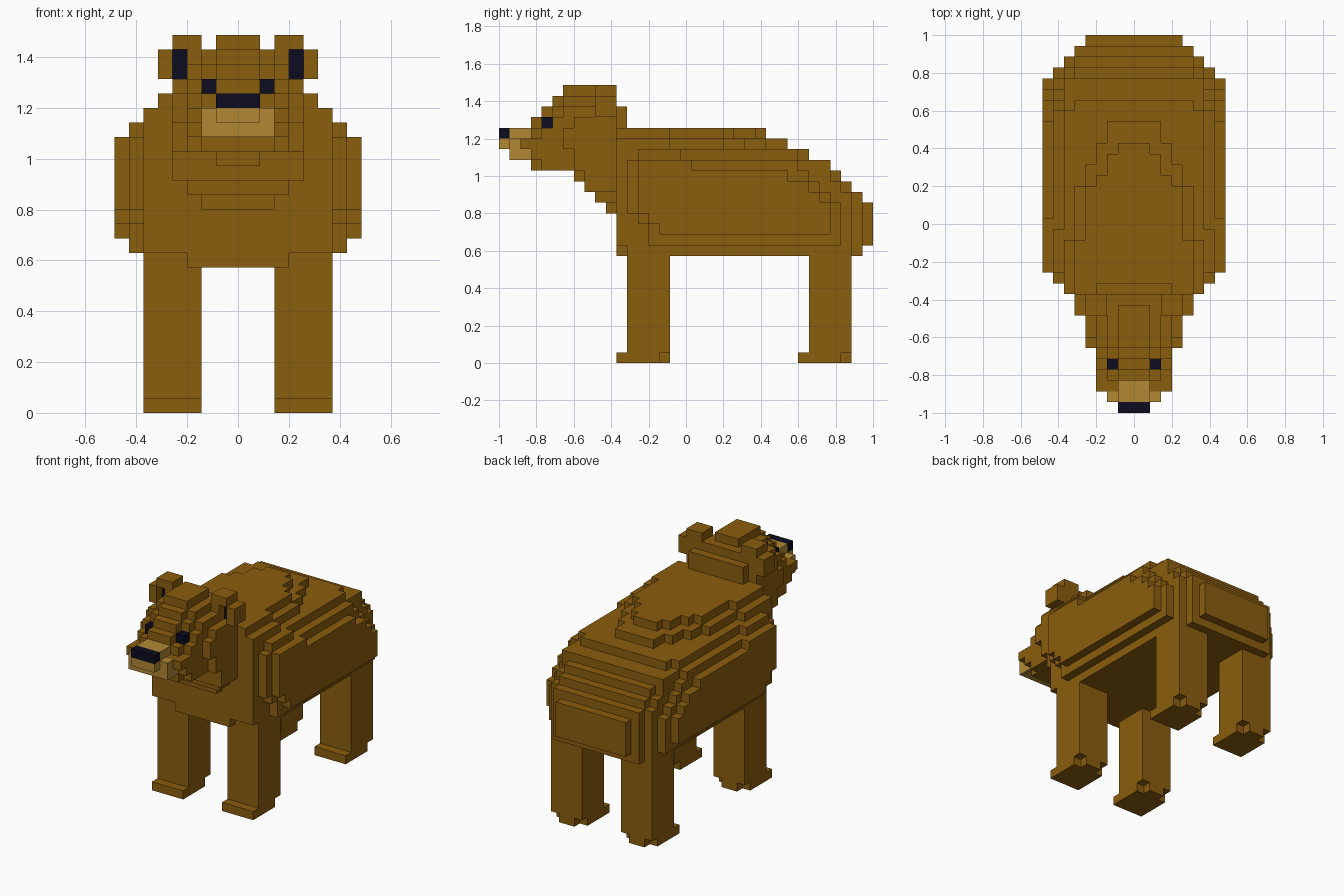
import bpy, bmesh, math
from mathutils import Vector

old = bpy.data.objects.get("Cube")
if old:
    bpy.data.objects.remove(old, do_unlink=True)

U = 2 / 35  # size of one block


def material(name, rgb):
    m = bpy.data.materials.new(name)
    m.use_nodes = True
    m.diffuse_color = (*rgb, 1)
    bsdf = m.node_tree.nodes["Principled BSDF"]
    bsdf.inputs["Base Color"].default_value = (*rgb, 1)
    return m


BROWN = material("brown fur", (0.258, 0.112, 0.0044))
TAN = material("tan muzzle", (0.445, 0.246, 0.034))
DARK = material("dark navy", (0.0037, 0.0037, 0.0144))

filled = {}  # block (x, y, z) -> part name; the first part to claim a block keeps it


def box(part, x0, x1, y0, y1, z0, z1):
    """Fill an inclusive range of blocks; y counts from the nose backwards."""
    for x in range(x0, x1 + 1):
        for y in range(y0, y1 + 1):
            for z in range(z0, z1 + 1):
                filled.setdefault((x, y, z), part)


def slab(part, width, y0, y1, z0, z1):
    """A box centred on x = 0, an odd number of blocks wide."""
    box(part, -(width // 2), width // 2, y0, y1, z0, z1)


def pair(name, x0, x1, *rest):
    """Matching boxes on the left (+x) and right (-x)."""
    box("left_" + name, x0, x1, *rest)
    box("right_" + name, -x1, -x0, *rest)


# Eyes, nose and muzzle
pair("eye", 2, 2, 4, 4, 22, 22)
slab("nose", 3, 0, 0, 21, 21)
slab("muzzle", 3, 0, 2, 20, 20)
slab("muzzle", 3, 1, 2, 21, 21)
slab("muzzle", 5, 1, 1, 20, 20)
slab("muzzle", 5, 1, 2, 19, 19)

# Ears, with a hollow on the front
pair("ear", 3, 4, 9, 10, 25, 25)
pair("ear", 3, 3, 9, 10, 23, 24)
pair("ear", 4, 4, 10, 10, 23, 24)
pair("ear", 5, 5, 9, 10, 23, 24)

# Head: face core, stepped forehead and stepped cheeks
slab("head", 7, 2, 11, 20, 20)
slab("head", 7, 3, 11, 19, 19)
slab("head", 5, 3, 11, 18, 21)
slab("head", 7, 4, 11, 18, 21)
for z in range(22, 26):
    for k in range(min(3, 26 - z)):
        slab("head", 3 + 2 * k, z - 19 + k, min(11, 34 - z), z, z)
for k in range(3):
    slab("head", 9, 6 + k, 10, 20 - 2 * k, min(21 + k, 22))

# Throat
slab("head", 3, 7, 7, 17, 17)
slab("head", 7, 9, 10, 15, 15)
slab("head", 5, 10, 10, 14, 14)

# Body layers from z = 11 up: full width between y0 and y1, tapering to the rump
layers = [
    # width, y0, y1, rump width, rump y
    (15, 14, 31, 9, 34),
    (17, 15, 30, 9, 34),
    (17, 14, 30, 9, 34),
    (17, 13, 30, 9, 34),
    (17, 13, 29, 11, 33),
    (17, 13, 28, 11, 32),
    (17, 13, 26, 11, 31),
    (15, 12, 26, 13, 30),
    (13, 11, 27, 11, 28),
    (11, 11, 20, 5, 26),
    (9, 11, 20, 3, 24),
]
for z, (width, y0, y1, rump, y_end) in enumerate(layers, 11):
    for y in range(11, y_end + 1):
        w = width
        if y < y0:
            w = max(13, width - 2 * (y0 - y))
        elif y > y1:
            w -= 2 * int((width - rump) / 2 * (y - y1) / (y_end - y1) + 0.5)
        slab("body", w, y, y, z, z)

# Shoulder hump, one step wider than the back behind it
for z in range(18, 22):
    slab("body", 17 - 2 * (z - 18), 31 - z if z == 18 else 11 + (z == 19) * 2,
         17 if z == 18 else 16 - (z > 19), z, z)

# Belly
slab("body", 7, 11, 11, 10, 10)
slab("body", 13, 12, 32, 10, 10)
slab("body", 11, 33, 33, 10, 10)

# Legs with a toe step in front and a narrow heel
for name, y in (("front_leg", 11), ("back_leg", 28)):
    pair(name, 3, 6, y + 1, y + 4, 1, 9)
    pair(name, 3, 6, y, y + 3, 0, 0)
    pair(name, 4, 5, y + 4, y + 4, 0, 0)

DIRS = [Vector([s if i == axis else 0 for i in range(3)])
        for axis in range(3) for s in (1, -1)]


def build(part):
    """Skin the outer faces of one part and merge the flat areas."""
    is_ear = part.endswith("_ear")
    bm = bmesh.new()
    for cell in [c for c, p in filled.items() if p == part]:
        c = Vector(cell)
        for n in DIRS:
            if tuple(int(v) for v in c + n) in filled:
                continue
            a = Vector((n.y, n.z, n.x))
            b = n.cross(a)
            mid = c + n / 2 + Vector((0, -17, 0.5))
            corners = [mid + (a * s + b * t) / 2
                       for s, t in ((-1, -1), (1, -1), (1, 1), (-1, 1))]
            face = bm.faces.new([bm.verts.new(v * U) for v in corners])
            # Dark lining at the back of the ear hollow
            if is_ear and n.y < 0 and abs(cell[0]) == 4 and cell[2] < 25:
                face.material_index = 1
    bmesh.ops.remove_doubles(bm, verts=bm.verts, dist=U * 0.01)
    bmesh.ops.dissolve_limit(bm, angle_limit=math.radians(1), verts=bm.verts,
                             edges=bm.edges, delimit={'MATERIAL'})
    mesh = bpy.data.meshes.new(part)
    bm.to_mesh(mesh)
    bm.free()
    if part.endswith("_eye") or part == "nose":
        mesh.materials.append(DARK)
    elif part == "muzzle":
        mesh.materials.append(TAN)
    else:
        mesh.materials.append(BROWN)
    if is_ear:
        mesh.materials.append(DARK)
    bpy.context.collection.objects.link(bpy.data.objects.new(part, mesh))


for part in sorted(set(filled.values())):
    build(part)
